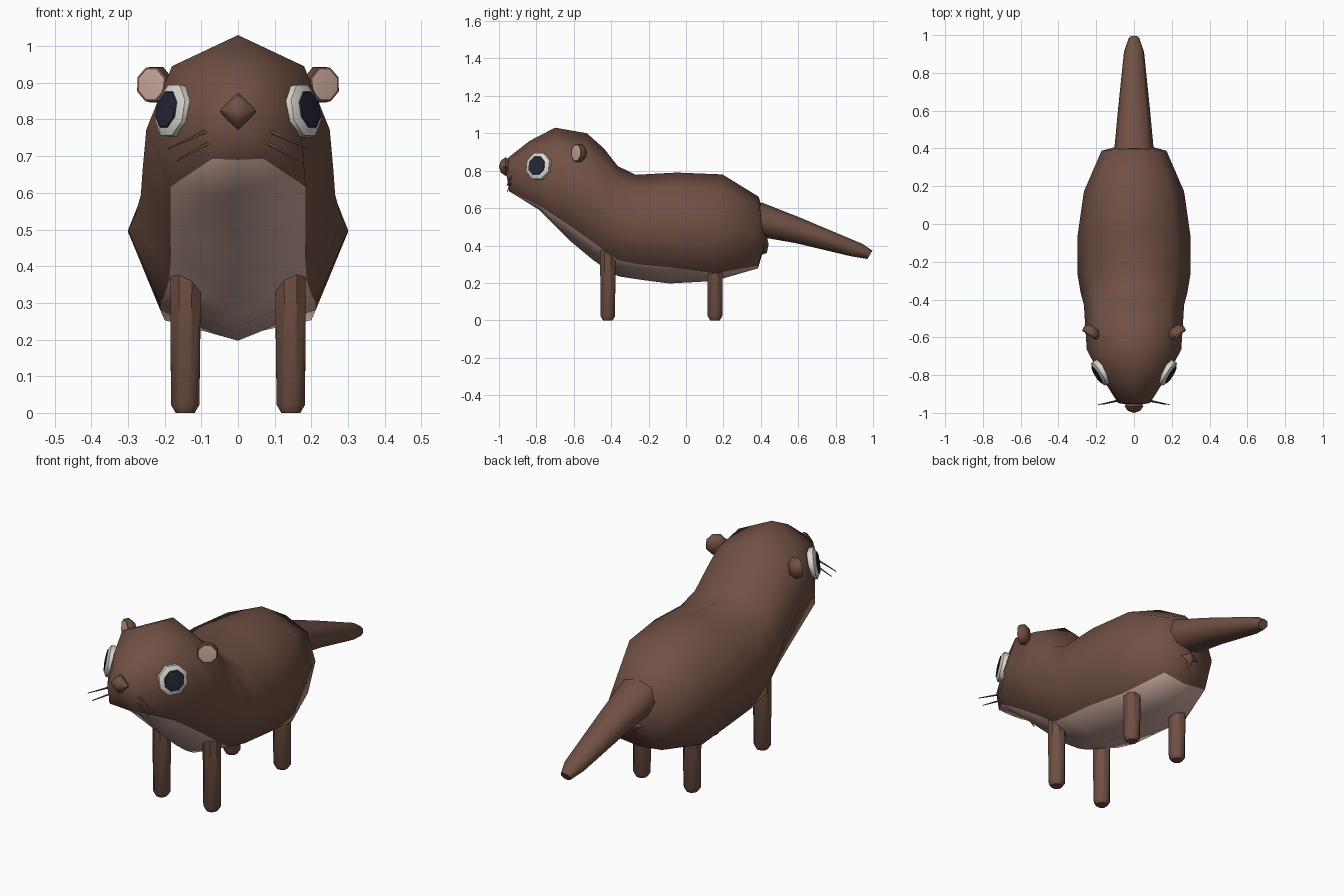
import bpy, bmesh, math
from mathutils import Vector

cube = bpy.data.objects.get("Cube")
if cube:
    bpy.data.objects.remove(cube, do_unlink=True)


def material(name, rgb):
    m = bpy.data.materials.new(name)
    m.use_nodes = True
    m.diffuse_color = (*rgb, 1)
    m.node_tree.nodes["Principled BSDF"].inputs["Base Color"].default_value = (*rgb, 1)
    return m


BROWN = material("brown_fur", (0.162, 0.080, 0.058))
PINK = material("pale_pink", (0.60, 0.40, 0.345))
WHITE = material("eye_white", (0.70, 0.68, 0.62))
DARK = material("pupil_dark", (0.018, 0.020, 0.036))


def loft(name, rings, mats, start=None, end=None, angle=180, paint=None):
    """Skin rings of points; ends close on an apex point or a flat cap.
    paint(ring, side) gives the material index; ring -1 and -2 are the caps."""
    bm = bmesh.new()
    rows = [[bm.verts.new(p) for p in ring] for ring in rings]
    n = len(rows[0])
    paint = paint or (lambda ring, side: 0)

    def add(verts, ring, side):
        bm.faces.new(verts).material_index = paint(ring, side)

    for r in range(len(rows) - 1):
        for i in range(n):
            j = (i + 1) % n
            add((rows[r][i], rows[r][j], rows[r + 1][j], rows[r + 1][i]), r, i)
    for row, apex, tag in ((rows[0], start, -1), (rows[-1], end, -2)):
        if apex is None:
            add(row, tag, 0)
        else:
            v = bm.verts.new(apex)
            for i in range(n):
                add((row[i], row[(i + 1) % n], v), tag, i)
    bmesh.ops.recalc_face_normals(bm, faces=bm.faces)
    me = bpy.data.meshes.new(name)
    bm.to_mesh(me)
    bm.free()
    for m in mats:
        me.materials.append(m)
    ob = bpy.data.objects.new(name, me)
    bpy.context.collection.objects.link(ob)
    bpy.ops.object.select_all(action='DESELECT')
    ob.select_set(True)
    bpy.context.view_layer.objects.active = ob
    if angle >= 180:
        bpy.ops.object.shade_smooth()
    elif angle > 0:
        bpy.ops.object.shade_smooth_by_angle(angle=math.radians(angle))
    return ob


def section(ty, tz, by, bz, hw, low_w=None, low_f=-0.71, eq_f=0.0):
    """Eight-sided cross-section between a top and a bottom point."""
    low_w = 0.71 * hw if low_w is None else low_w
    shape = ((0, 1), (0.72 * hw, 0.72), (hw, eq_f), (low_w, low_f), (0, -1),
             (-low_w, low_f), (-hw, eq_f), (-0.72 * hw, 0.72))
    return [Vector((x, (ty + by) / 2 + f * (ty - by) / 2,
                    (tz + bz) / 2 + f * (tz - bz) / 2)) for x, f in shape]


def disc(center, axis, radii, n=8, turn=0.5):
    """Regular ring facing along axis; radii may alternate."""
    q = Vector(axis).to_track_quat('Z', 'Y')
    pts = []
    for i in range(n):
        a = 2 * math.pi * (i + turn) / n
        r = radii[i % len(radii)]
        pts.append(Vector(center) + q @ Vector((r * math.cos(a), r * math.sin(a), 0)))
    return pts


# Head and body in one skin, belly strip along the two lowest sides
body = [
    section(-0.950, 0.870, -0.945, 0.690, 0.085, 0.07, -0.97),
    section(-0.835, 0.960, -0.785, 0.590, 0.172, 0.185, -0.86),
    section(-0.700, 1.030, -0.620, 0.425, 0.250, 0.185, -0.71, 0.15),
    section(-0.530, 1.000, -0.500, 0.325, 0.260, 0.183),
    section(-0.440, 0.920, -0.420, 0.268, 0.265, 0.187),
    section(-0.365, 0.825, -0.360, 0.235, 0.283),
    section(-0.270, 0.778, -0.250, 0.218, 0.300),
    section(-0.050, 0.790, -0.090, 0.197, 0.300),
    section(0.195, 0.780, 0.150, 0.210, 0.265, 0.200, -0.85),
    section(0.390, 0.660, 0.385, 0.278, 0.172, 0.130, -0.92),
]
loft("body", body, [BROWN, PINK], start=(0, -0.962, 0.79), end=(0, 0.435, 0.45),
     paint=lambda ring, side: 1 if ring >= 0 and side in (3, 4) else 0)

# Tail
tail = [
    section(0.400, 0.632, 0.375, 0.450, 0.105),
    section(0.620, 0.545, 0.585, 0.413, 0.085),
    section(0.945, 0.408, 0.880, 0.343, 0.053),
    section(0.997, 0.372, 0.970, 0.328, 0.028),
]
loft("tail", tail, [BROWN], angle=60)

# Small puckered star under the tail
back = (0, 1, 0)
loft("rear_star", [disc((0, 0.405, 0.405), back, (0.055, 0.022), turn=0),
                   disc((0, 0.432, 0.405), back, (0.045, 0.018), turn=0)],
     [BROWN], end=(0, 0.442, 0.405), angle=60)

# Nose
front = (0, -1, 0)
loft("nose", [disc((0, -0.935, 0.822), front, (0.030, 0.025), turn=0),
              disc((0, -0.965, 0.822), front, (0.050, 0.037), turn=0),
              disc((0, -0.990, 0.822), front, (0.032, 0.024), turn=0)],
     [BROWN], end=(0, -1.0, 0.822), angle=50)

for s, side in ((1, "left"), (-1, "right")):
    # Legs with blunt tapered feet
    for end, y, top in (("front", -0.418, 0.38), ("hind", 0.155, 0.32)):
        up = (0, 0, 1)
        loft(f"{end}_leg_{side}",
             [disc((s * 0.144, y, 0.0), up, (0.028,)),
              disc((s * 0.144, y, 0.022), up, (0.042,)),
              disc((s * 0.143, y, top), up, (0.045,))], [BROWN], angle=40)

    # Eye: shallow white dome with a raised pupil plate
    axis = Vector((s * 0.83, -0.51, 0.17)).normalized()
    c = Vector((s * 0.184, -0.792, 0.825))
    loft(f"eye_{side}", [disc(c - axis * 0.03, axis, (0.076,)),
                         disc(c + axis * 0.002, axis, (0.076,)),
                         disc(c + axis * 0.013, axis, (0.056,))], [WHITE], angle=50)
    loft(f"pupil_{side}", [disc(c + axis * 0.010, axis, (0.055,)),
                           disc(c + axis * 0.017, axis, (0.051,))],
         [DARK], end=c + axis * 0.021, angle=50)

    # Ear: rounded back, pink dished front
    axis = Vector((s * 0.55, -0.83, 0.05)).normalized()
    c = Vector((s * 0.226, -0.572, 0.895))
    loft(f"ear_{side}", [disc(c - axis * 0.028, axis, (0.032,)),
                         disc(c - axis * 0.008, axis, (0.052,)),
                         disc(c + axis * 0.018, axis, (0.050,)),
                         disc(c + axis * 0.020, axis, (0.043,))],
         [BROWN, PINK], end=c + axis * 0.010, angle=50,
         paint=lambda ring, i: 1 if ring == -2 else 0)

    # Whiskers
    pairs = (((0.065, -0.930, 0.778), (0.190, -0.957, 0.720)),
             ((0.055, -0.930, 0.750), (0.165, -0.955, 0.688)))
    for k, (a, b) in enumerate(pairs):
        a, b = (Vector((s * p[0], p[1], p[2])) for p in (a, b))
        loft(f"whisker_{side}_{k + 1}", [disc(a, b - a, (0.0055,), n=5),
                                         disc(b, b - a, (0.002,), n=5)], [BROWN], angle=80)
